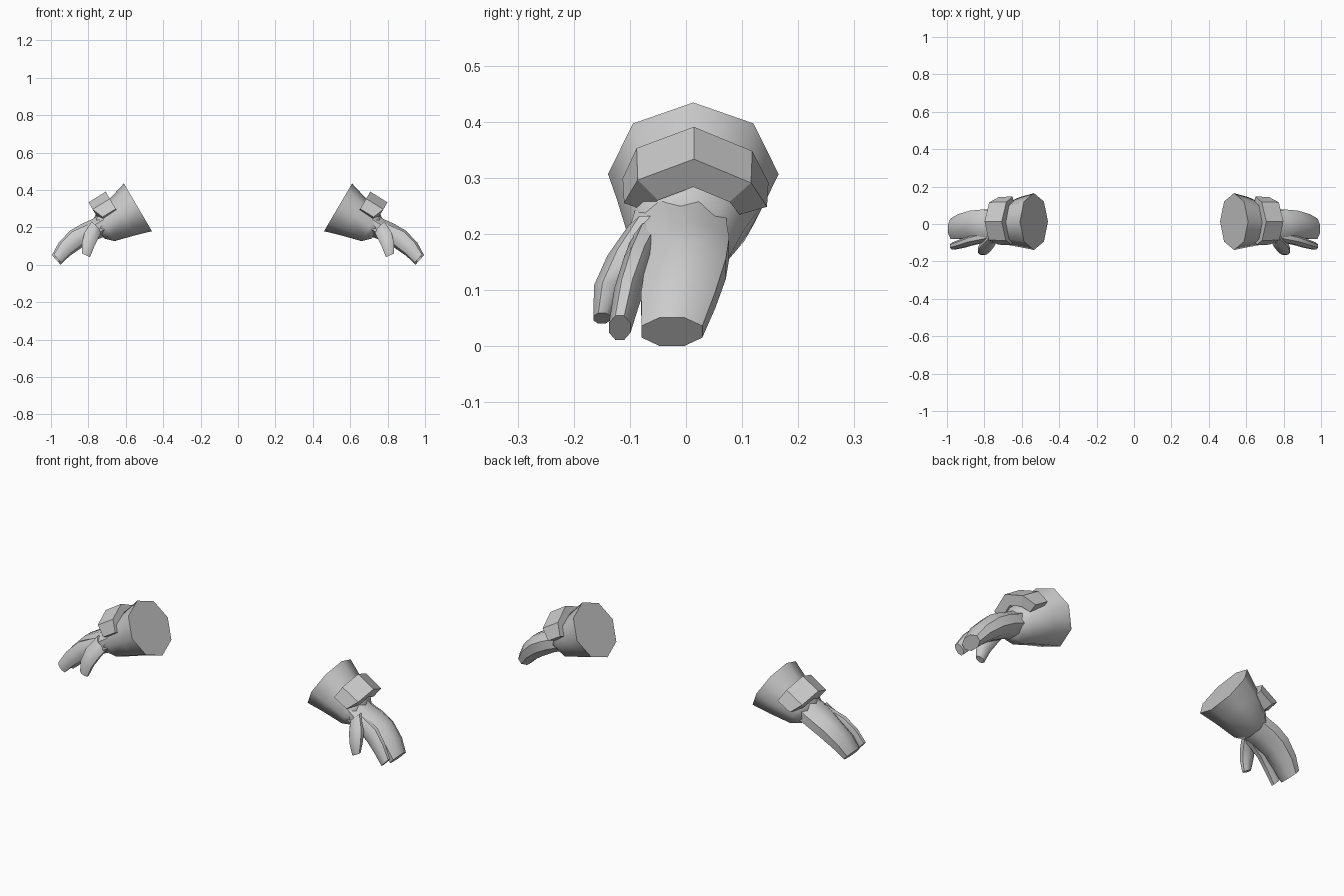
import bpy, bmesh, math
from mathutils import Vector

if "Cube" in bpy.data.objects:
    bpy.data.objects.remove(bpy.data.objects["Cube"])


def finish(name, bm, smooth_angle):
    bmesh.ops.recalc_face_normals(bm, faces=bm.faces)
    me = bpy.data.meshes.new(name)
    bm.to_mesh(me)
    bm.free()
    ob = bpy.data.objects.new(name, me)
    bpy.context.collection.objects.link(ob)
    ob.modifiers.new("mirror", "MIRROR").use_mirror_merge = False
    if smooth_angle:
        bpy.ops.object.select_all(action="DESELECT")
        ob.select_set(True)
        bpy.context.view_layer.objects.active = ob
        bpy.ops.object.shade_smooth_by_angle(angle=math.radians(smooth_angle))
    return ob


def loft(name, rings, smooth_angle, tilt=None, offset=0.5, n=8):
    """rings: (x, y, z, half width in y, half thickness); tilt = thickness angle from +x."""
    bm = bmesh.new()
    grow = 1 / math.cos(math.pi / n * 2 * offset) if offset else 1
    loops = []
    for x, y, z, hw, ht, deg in rings:
        up = Vector((math.cos(math.radians(deg)), 0, math.sin(math.radians(deg))))
        loop = []
        for k in range(n):
            a = (k + offset) * 2 * math.pi / n
            p = Vector((x, y + hw * grow * math.cos(a), z)) + up * ht * grow * math.sin(a)
            loop.append(bm.verts.new(p))
        loops.append(loop)
    for a, b in zip(loops, loops[1:]):
        for k in range(n):
            bm.faces.new((a[k], a[(k + 1) % n], b[(k + 1) % n], b[k]))
    bm.faces.new(loops[0])
    bm.faces.new(loops[-1])
    return finish(name, bm, smooth_angle)


# Cuff frame: u runs from the opening to the wrist, v is across it
ORIGIN = Vector((0.535, 0, 0.307))
U = Vector((0.862, 0, -0.507))
V = Vector((0.507, 0, 0.862))


def cuff_ring(u, v, y, hw, hv):
    p = ORIGIN + U * u + V * v
    return (p.x, y, p.z, hw, hv, 59.5)


# Flared cuff
loft("cuff", [cuff_ring(0, 0, 0.013, 0.152, 0.148),
              cuff_ring(0.09, 0, 0.01, 0.133, 0.121),
              cuff_ring(0.20, 0, -0.002, 0.104, 0.092),
              cuff_ring(0.24, 0.006, -0.012, 0.084, 0.058)], 100, offset=0)

# Hand with the merged outer fingers
loft("hand", [(0.70, -0.01, 0.225, 0.080, 0.058, 58),
              (0.747, -0.013, 0.197, 0.086, 0.057, 55),
              (0.80, -0.008, 0.175, 0.085, 0.056, 53),
              (0.865, 0.000, 0.138, 0.071, 0.055, 53),
              (0.93, -0.014, 0.082, 0.066, 0.046, 50),
              (0.972, -0.025, 0.026, 0.054, 0.034, 48)], 50)

# Index finger
loft("index_finger", [(0.77, -0.065, 0.185, 0.030, 0.042, 54),
                      (0.86, -0.085, 0.143, 0.026, 0.044, 53),
                      (0.92, -0.105, 0.090, 0.023, 0.038, 50),
                      (0.965, -0.118, 0.033, 0.019, 0.029, 48)], 50)

# Thumb
loft("thumb", [(0.755, -0.070, 0.205, 0.032, 0.038, 45),
               (0.785, -0.110, 0.155, 0.030, 0.040, 25),
               (0.802, -0.138, 0.105, 0.026, 0.034, 15),
               (0.812, -0.150, 0.050, 0.015, 0.023, 25)], 50)

# Raised strap over the back of the cuff: outer arc (y, v), pulled inward for thickness
arc = [(-0.113, 0.053), (-0.088, 0.116), (0.014, 0.160), (0.118, 0.110), (0.147, 0.045)]
bm = bmesh.new()
sections = []
for i, (y, v) in enumerate(arc):
    end = i in (0, 4)
    u0, u1 = 0.106, 0.19 if end else 0.214
    quad = []
    for u, s in ((u0, 1), (u1, 0.98), (u1, 0.62), (u0, 0.62)):
        p = ORIGIN + U * u + V * (v * s)
        quad.append(bm.verts.new((p.x, 0.012 + (y - 0.012) * s, p.z)))
    sections.append(quad)
for a, b in zip(sections, sections[1:]):
    for k in range(4):
        bm.faces.new((a[k], a[(k + 1) % 4], b[(k + 1) % 4], b[k]))
bm.faces.new(sections[0])
bm.faces.new(sections[-1])
finish("wrist_strap", bm, 0)
